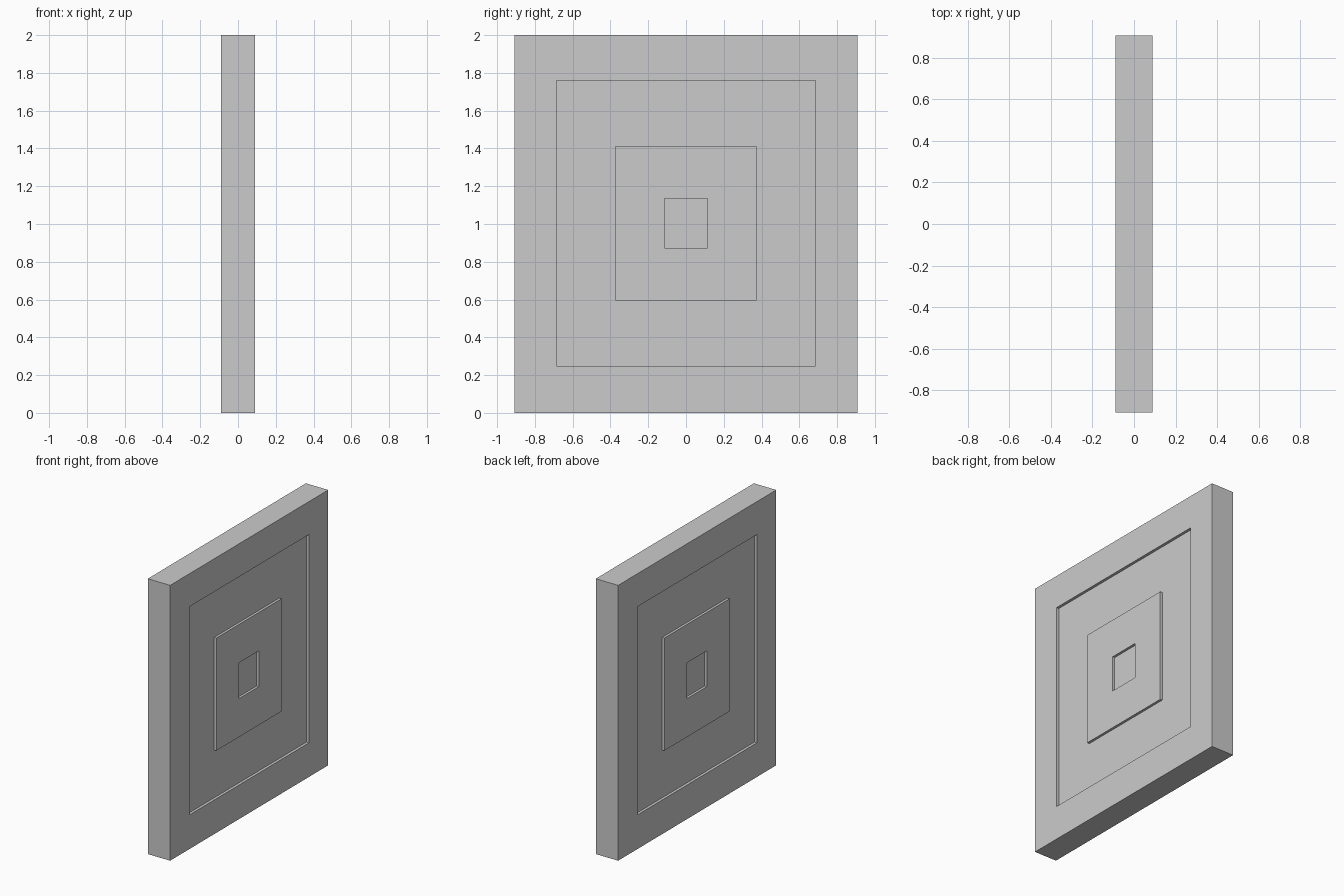
import bpy, bmesh

if "Cube" in bpy.data.objects:
    bpy.data.objects.remove(bpy.data.objects["Cube"])

HALF_X = 0.09      # half thickness of the slab
CENTRE_Z = 1.004   # centre of the nested rectangles

# Slab
bm = bmesh.new()
bmesh.ops.create_cube(bm, size=1)
for v in bm.verts:
    v.co = (v.co.x * 2 * HALF_X, v.co.y * 1.814, v.co.z * 2 + 1)


def step(face, half_y, half_z, side, x):
    """Inset a rectangle in the face, then push it in or out to depth x."""
    inner = bmesh.ops.inset_individual(bm, faces=[face], thickness=0.02)
    for v in face.verts:
        v.co.y = half_y if v.co.y > 0 else -half_y
        v.co.z = CENTRE_Z + (half_z if v.co.z > CENTRE_Z else -half_z)
    new = bmesh.ops.extrude_discrete_faces(bm, faces=[face])["faces"][0]
    for v in new.verts:
        v.co.x = side * x
    return new


# Nested panels on both sides: recess, raised block, small recess
for side in (-1, 1):
    bm.faces.ensure_lookup_table()
    bm.normal_update()
    face = next(f for f in bm.faces if f.normal.x * side > 0.9)
    for half_y, half_z, x in ((0.686, 0.756, 0.07),
                              (0.373, 0.409, 0.088),
                              (0.114, 0.130, 0.07)):
        face = step(face, half_y, half_z, side, x)

bmesh.ops.recalc_face_normals(bm, faces=bm.faces)
mesh = bpy.data.meshes.new("panelled_slab")
bm.to_mesh(mesh)
bm.free()
obj = bpy.data.objects.new("panelled_slab", mesh)
bpy.context.collection.objects.link(obj)
